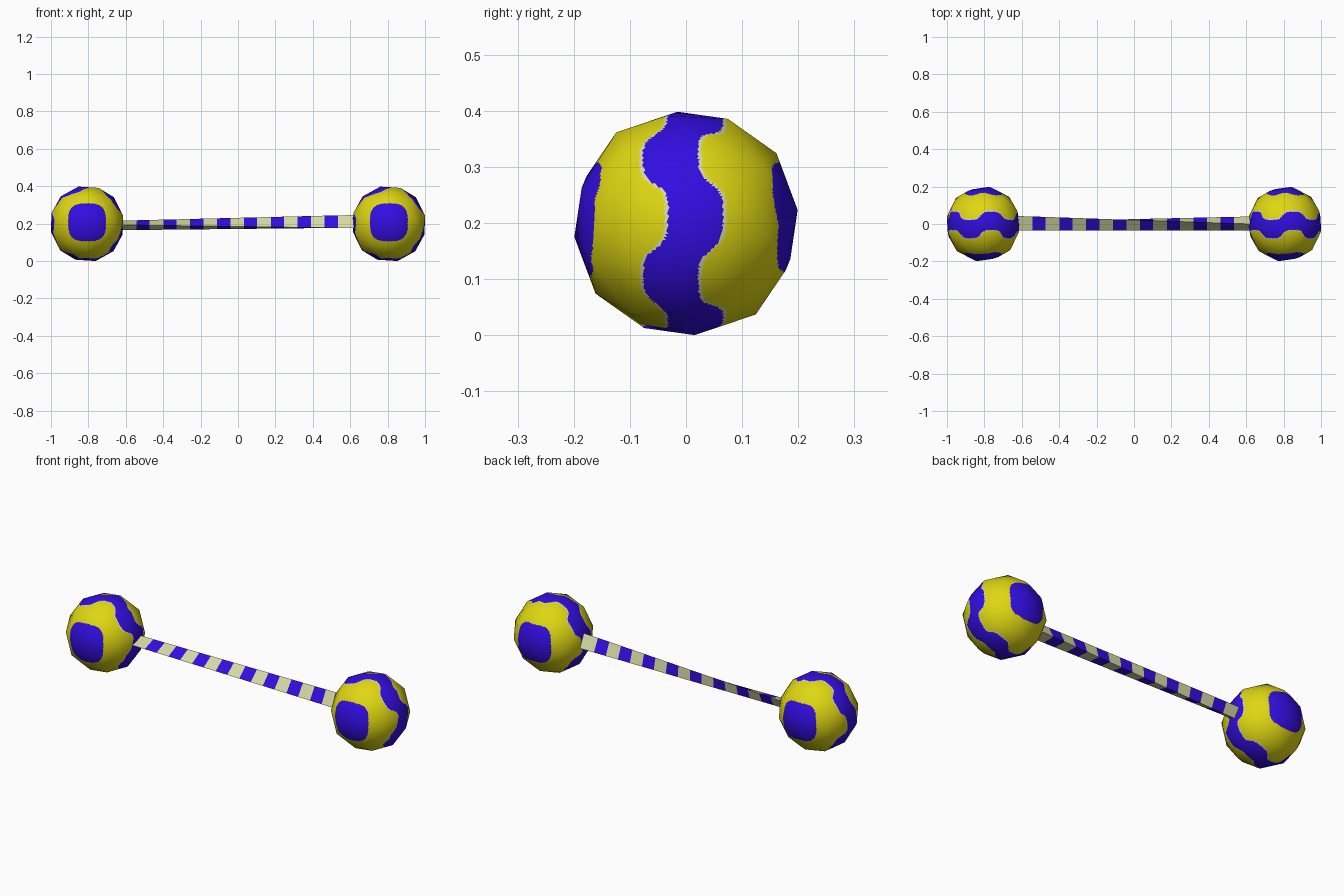
import bpy, bmesh, math
from mathutils import Euler, Vector

if "Cube" in bpy.data.objects:
    bpy.data.objects.remove(bpy.data.objects["Cube"])


def material(name, rgb):
    m = bpy.data.materials.new(name)
    m.diffuse_color = (*rgb, 1)
    m.use_nodes = True
    m.node_tree.nodes["Principled BSDF"].inputs["Base Color"].default_value = m.diffuse_color
    return m


YELLOW = material("yellow", (0.74, 0.68, 0.006))
BLUE = material("blue", (0.032, 0.004, 0.76))
CREAM = material("cream", (0.68, 0.70, 0.38))


def add_object(name, mesh, x=0, z=0):
    ob = bpy.data.objects.new(name, mesh)
    ob.location = (x, 0, z)
    bpy.context.collection.objects.link(ob)
    return ob


# Paint rule for a ball: wavy blue band around y = 0, blue patches front and back
def ball_colour(c):
    if abs(c.y) > 0.1:
        return 1 if abs(c.x) ** 3 + abs(c.z - 0.008) ** 3 < 0.101 ** 3 else 0
    angle = math.atan2(c.z, c.x)
    wave = math.tanh(2 * math.cos(5 * (angle - math.radians(4))))
    off = abs(c.y - (-0.005 + 0.023 * wave))
    if off < 0.049:
        return 1
    return 2 if off < 0.055 else 0


# Low-poly ball, finely divided so that the paint edges are clean
def make_ball(half):
    bm = bmesh.new()
    bmesh.ops.create_icosphere(bm, subdivisions=2, radius=1)
    turn = Euler((0.3, 0.2, 0.5)).to_matrix()
    for v in bm.verts:
        v.co = turn @ v.co
    extent = [max(abs(v.co[i]) for v in bm.verts) for i in range(3)]
    for v in bm.verts:
        v.co = Vector([v.co[i] * half[i] / extent[i] for i in range(3)])
    bmesh.ops.subdivide_edges(bm, edges=bm.edges[:], cuts=20, use_grid_fill=True)
    for f in bm.faces:
        f.smooth = True
        f.material_index = ball_colour(f.calc_center_median())
    me = bpy.data.meshes.new("ball")
    bm.to_mesh(me)
    bm.free()
    for m in (YELLOW, BLUE, CREAM):
        me.materials.append(m)
    # round shading over the faceted outline
    me.normals_split_custom_set_from_vertices([v.co.normalized() for v in me.vertices])
    return me


ball = make_ball((0.193, 0.199, 0.199))
add_object("left_ball", ball, -0.807, 0.199)
add_object("right_ball", ball, 0.807, 0.199)

# Twisted three-sided bar with blue stripes
LEFT = [(-0.035, 0.193), (0.043, 0.216), (0.012, 0.165)]
RIGHT = [(-0.036, 0.176), (0.0, 0.246), (0.04, 0.178)]
X0, X1 = -0.65, 0.65
stations = [X0]
for k in range(8):
    start = -0.543 + 0.1437 * k
    stations += [start, start + 0.071]
stations.append(X1)

bm = bmesh.new()
rings = []
for x in stations:
    t = min(1, max(0, (x + 0.62) / 1.23))
    rings.append([bm.verts.new((x, a[0] + (b[0] - a[0]) * t, a[1] + (b[1] - a[1]) * t))
                  for a, b in zip(LEFT, RIGHT)])
for i in range(len(rings) - 1):
    for j in range(3):
        k = (j + 1) % 3
        f = bm.faces.new((rings[i][j], rings[i][k], rings[i + 1][k], rings[i + 1][j]))
        f.material_index = i % 2
bm.faces.new(rings[0])
bm.faces.new(rings[-1])
bmesh.ops.recalc_face_normals(bm, faces=bm.faces[:])
me = bpy.data.meshes.new("bar")
bm.to_mesh(me)
bm.free()
me.materials.append(CREAM)
me.materials.append(BLUE)
add_object("striped_bar", me)
